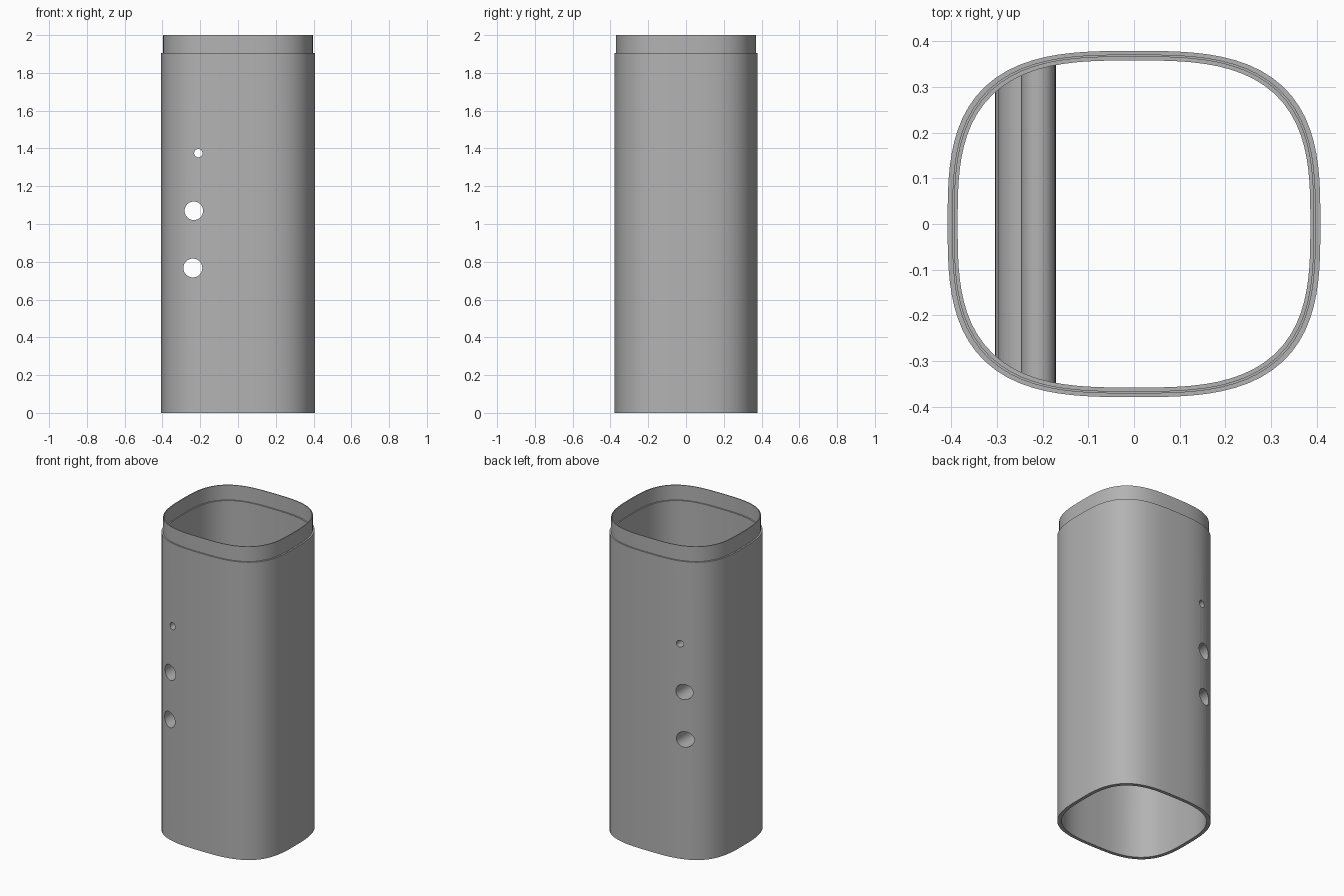
import bpy, bmesh, math
from mathutils import Matrix

if "Cube" in bpy.data.objects:
    bpy.data.objects.remove(bpy.data.objects["Cube"])

HEIGHT, STEP = 2.0, 1.905
POWER, SIDES = 3.05, 96

grey = bpy.data.materials.new("plain grey")
grey.use_nodes = True
COLOUR = (0.45, 0.45, 0.45, 1)
grey.diffuse_color = COLOUR
grey.node_tree.nodes["Principled BSDF"].inputs["Base Color"].default_value = COLOUR


def finish(name, bm):
    bmesh.ops.recalc_face_normals(bm, faces=bm.faces)
    mesh = bpy.data.meshes.new(name)
    bm.to_mesh(mesh)
    bm.free()
    mesh.materials.append(grey)
    obj = bpy.data.objects.new(name, mesh)
    bpy.context.collection.objects.link(obj)
    return obj


def rounded_ring(bm, a, b, z):
    """Rounded-square loop with half sizes a and b."""
    ring = []
    for i in range(SIDES):
        t = math.tau * i / SIDES
        c, s = math.cos(t), math.sin(t)
        r = (abs(c) ** POWER + abs(s) ** POWER) ** (-1 / POWER)
        ring.append(bm.verts.new((a * r * c, b * r * s, z)))
    return ring


def bridge(bm, low, high):
    for i in range(SIDES):
        j = (i + 1) % SIDES
        bm.faces.new((low[i], low[j], high[j], high[i]))


def cylinder(name, x, z, radius, length):
    """Solid round bar running front to back."""
    bm = bmesh.new()
    place = Matrix.Translation((x, 0, z)) @ Matrix.Rotation(math.pi / 2, 4, "X")
    bmesh.ops.create_cone(bm, cap_ends=True, segments=40, radius1=radius,
                          radius2=radius, depth=length, matrix=place)
    return finish(name, bm)


def boolean(target, tool, operation):
    mod = target.modifiers.new(operation, "BOOLEAN")
    mod.operation, mod.object, mod.solver = operation, tool, "EXACT"
    bpy.context.view_layer.objects.active = target
    bpy.ops.object.modifier_apply(modifier=mod.name)


def discard(obj):
    bpy.data.objects.remove(obj)


# Sleeve wall with a thin raised lip, as a closed profile swept round
profile = [
    (0.408, 0.379, 0), (0.408, 0.379, STEP),
    (0.398, 0.371, STEP), (0.398, 0.371, HEIGHT),
    (0.393, 0.366, HEIGHT), (0.393, 0.366, STEP),
    (0.386, 0.358, STEP), (0.386, 0.358, 0),
]
bm = bmesh.new()
rings = [rounded_ring(bm, *p) for p in profile]
for k, ring in enumerate(rings):
    bridge(bm, ring, rings[(k + 1) % len(rings)])
sleeve = finish("sleeve", bm)

# Solid that trims the cross tubes to end inside the wall
bm = bmesh.new()
low, high = (rounded_ring(bm, 0.397, 0.3685, z) for z in (0.3, 1.7))
bridge(bm, low, high)
bm.faces.new(low)
bm.faces.new(high)
trim = finish("trim", bm)
trim.hide_render = True

# Cross tubes: centre x, centre z, bore radius, outer radius
for x, z, bore, outer in ((-0.21, 1.375, 0.022, 0.037),
                          (-0.234, 1.07, 0.049, 0.063),
                          (-0.239, 0.767, 0.05, 0.065)):
    tube = cylinder("cross_tube", x, z, outer, 1)
    boolean(tube, trim, "INTERSECT")
    boolean(sleeve, tube, "UNION")
    drill = cylinder("drill", x, z, bore, 1.2)
    drill.hide_render = True
    boolean(sleeve, drill, "DIFFERENCE")
    discard(tube)
    discard(drill)
discard(trim)

# Smooth walls with crisp rims
bpy.ops.object.select_all(action="DESELECT")
sleeve.select_set(True)
bpy.context.view_layer.objects.active = sleeve
bpy.ops.object.shade_smooth_by_angle(angle=math.radians(30))
